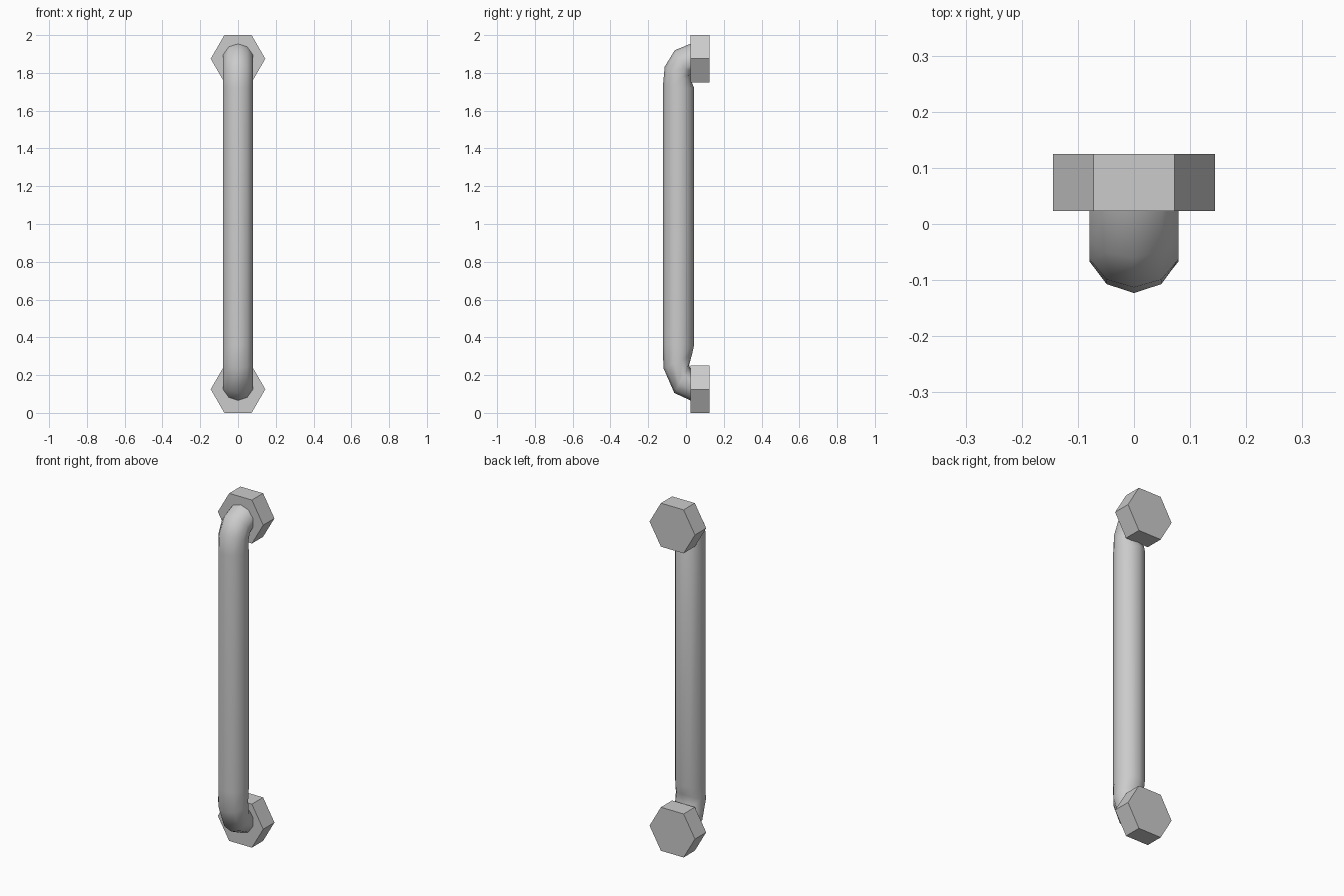
import bpy, bmesh
from math import sin, cos, pi, radians
from mathutils import Vector

if "Cube" in bpy.data.objects:
    bpy.data.objects.remove(bpy.data.objects["Cube"])

# Hexagonal mounting bases (flat side up, facing -y)
HEX_R = 0.1445
HEX_H = HEX_R * cos(pi / 6)
for name, z in (("lower_mount", HEX_H), ("upper_mount", 2 - HEX_H)):
    bpy.ops.mesh.primitive_cylinder_add(
        vertices=6, radius=HEX_R, depth=0.102,
        location=(0, 0.074, z), rotation=(pi / 2, pi / 6, 0))
    bpy.context.object.name = name

# Ten-sided bar: (y, z, tilt) per ring; tilt is the outward direction above -y
SIDES, R = 10, 0.083
rings = [
    (0.026, 0.148, -90), (-0.023, 0.179, -62), (-0.044, 0.272, -25), (-0.04, 0.36, 0),
    (-0.04, 1.72, 0), (-0.041, 1.791, 30), (-0.018, 1.848, 60), (0.026, 1.872, 90),
]
bm = bmesh.new()
loops = []
for y, z, tilt in rings:
    t = radians(tilt)
    out = Vector((0, -cos(t), sin(t)))
    side = Vector((1, 0, 0))
    loops.append([
        bm.verts.new(Vector((0, y, z)) + R * (cos(a) * out + sin(a) * side))
        for a in (2 * pi * i / SIDES for i in range(SIDES))])
for p, q in zip(loops, loops[1:]):
    for i in range(SIDES):
        j = (i + 1) % SIDES
        bm.faces.new((p[i], p[j], q[j], q[i]))
bm.faces.new(loops[0])
bm.faces.new(loops[-1])
bmesh.ops.recalc_face_normals(bm, faces=bm.faces)
mesh = bpy.data.meshes.new("grab_bar")
bm.to_mesh(mesh)
bm.free()
bar = bpy.data.objects.new("grab_bar", mesh)
bpy.context.collection.objects.link(bar)

# Smooth the bar, keeping its end caps crisp
bpy.ops.object.select_all(action='DESELECT')
bar.select_set(True)
bpy.context.view_layer.objects.active = bar
bpy.ops.object.shade_smooth_by_angle(angle=radians(60))
